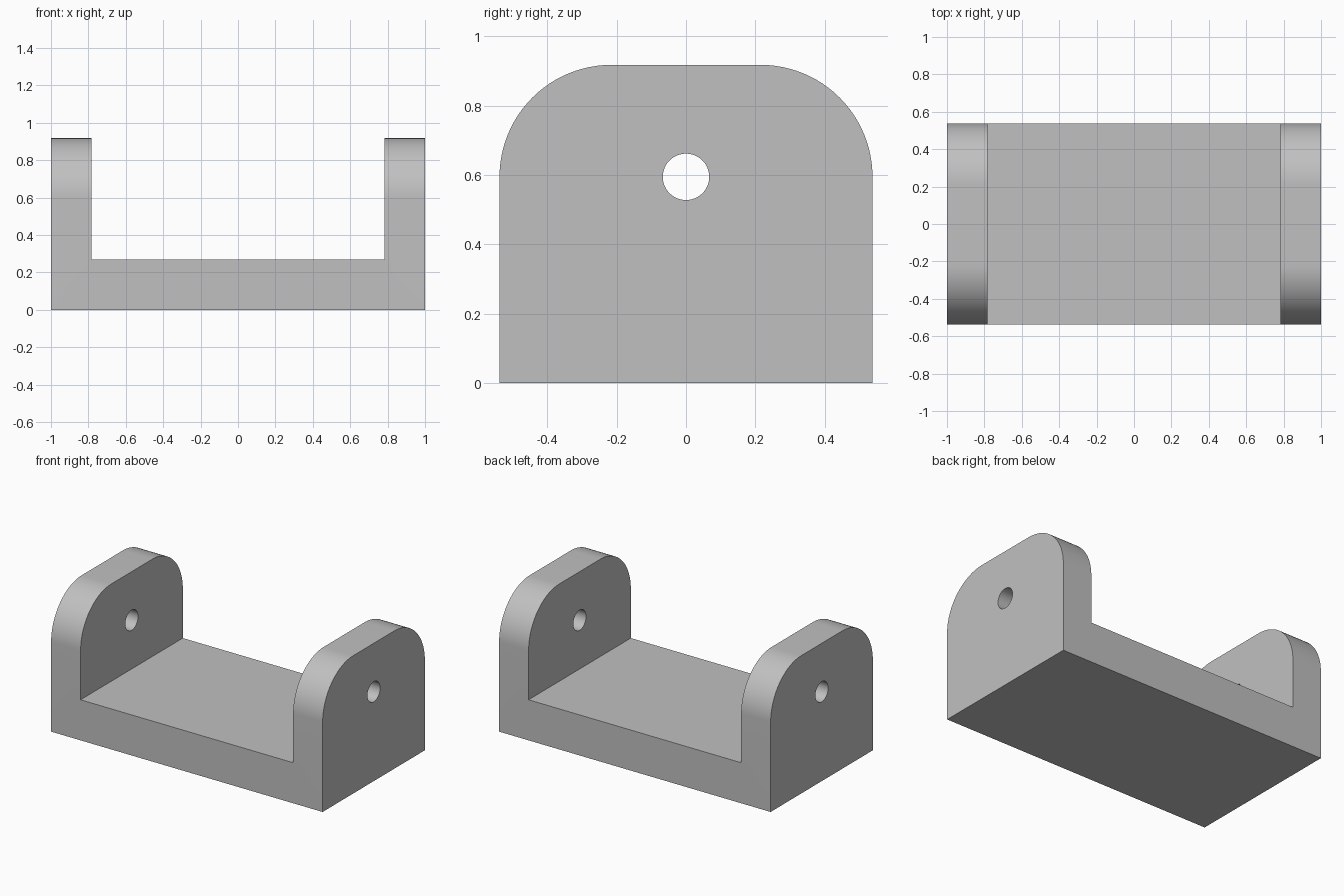
import bpy, bmesh
from math import sin, cos, pi, radians

HALF_LENGTH, HALF_DEPTH, HEIGHT = 1.0, 0.538, 0.918
FLOOR_Z, WALL_INNER_X = 0.27, 0.783
CORNER_RADIUS, CORNER_STEPS = 0.323, 24
HOLE_RADIUS, HOLE_Z = 0.067, 0.595

cube = bpy.data.objects.get("Cube")
if cube:
    bpy.data.objects.remove(cube, do_unlink=True)

grey = bpy.data.materials.new("plain grey")
grey.use_nodes = True
grey.diffuse_color = (0.53, 0.53, 0.53, 1)
grey.node_tree.nodes["Principled BSDF"].inputs["Base Color"].default_value = grey.diffuse_color


def extrude_along_x(name, profile, half_length):
    """Make a solid from a (y, z) outline swept from -half_length to +half_length."""
    bm = bmesh.new()
    face = bm.faces.new([bm.verts.new((-half_length, y, z)) for y, z in profile])
    swept = bmesh.ops.extrude_face_region(bm, geom=[face])["geom"]
    verts = [g for g in swept if isinstance(g, bmesh.types.BMVert)]
    bmesh.ops.translate(bm, verts=verts, vec=(2 * half_length, 0, 0))
    bmesh.ops.recalc_face_normals(bm, faces=bm.faces)
    mesh = bpy.data.meshes.new(name)
    bm.to_mesh(mesh)
    bm.free()
    mesh.materials.append(grey)
    obj = bpy.data.objects.new(name, mesh)
    bpy.context.collection.objects.link(obj)
    return obj


def arc(cy, cz, radius, start, end, steps):
    angles = [start + (end - start) * i / steps for i in range(steps + 1)]
    return [(cy + radius * cos(a), cz + radius * sin(a)) for a in angles]


# Bracket body: side outline with rounded upper corners
cy, cz = HALF_DEPTH - CORNER_RADIUS, HEIGHT - CORNER_RADIUS
outline = [(-HALF_DEPTH, 0), (HALF_DEPTH, 0)]
outline += arc(cy, cz, CORNER_RADIUS, 0, pi / 2, CORNER_STEPS)
outline += arc(-cy, cz, CORNER_RADIUS, pi / 2, pi, CORNER_STEPS)
bracket = extrude_along_x("bracket", outline, HALF_LENGTH)

# Cutters: the open channel between the walls, and the pin hole through both
channel = [(-1, FLOOR_Z), (1, FLOOR_Z), (1, 2), (-1, 2)]
hole = arc(0, HOLE_Z, HOLE_RADIUS, 0, 2 * pi, 48)[:-1]
cutters = [extrude_along_x("channel_cutter", channel, WALL_INNER_X),
           extrude_along_x("pin_hole_cutter", hole, 1.2)]

bpy.ops.object.select_all(action="DESELECT")
bracket.select_set(True)
bpy.context.view_layer.objects.active = bracket
for cutter in cutters:
    cutter.hide_render = True
    cut = bracket.modifiers.new(cutter.name, "BOOLEAN")
    cut.operation = "DIFFERENCE"
    cut.solver = "EXACT"
    cut.object = cutter
    bpy.ops.object.modifier_apply(modifier=cut.name)
    bpy.data.objects.remove(cutter, do_unlink=True)

# Smooth the rounded corners and hole, keep the edges crisp
bpy.ops.object.shade_smooth_by_angle(angle=radians(30))
